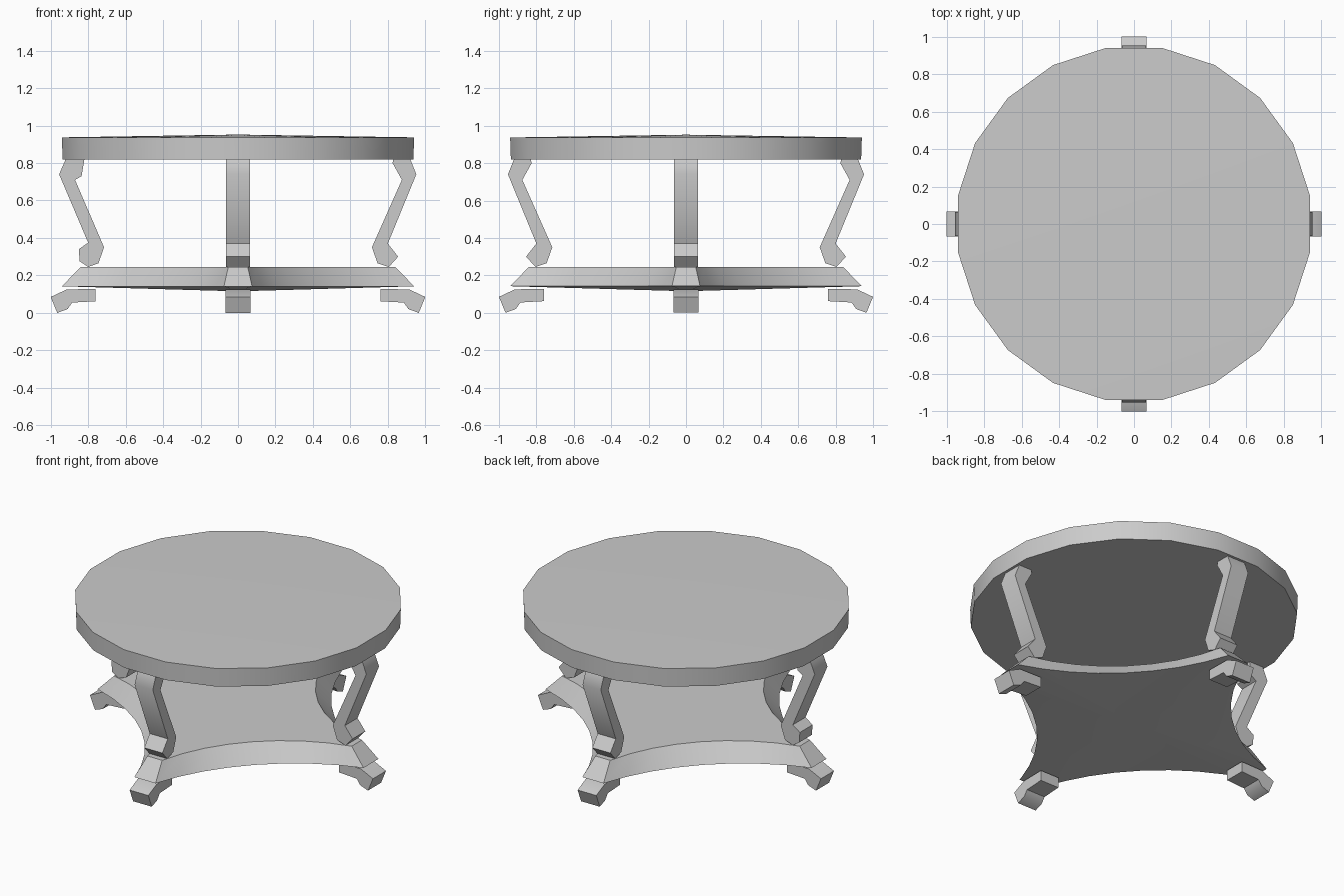
import bpy, bmesh
from math import sin, cos, pi, radians, atan2, hypot
from mathutils import Vector

if "Cube" in bpy.data.objects:
    bpy.data.objects.remove(bpy.data.objects["Cube"])

SIDES = 20
ARC_STEPS = 8


def finish(name, bm, angle=35):
    bmesh.ops.recalc_face_normals(bm, faces=bm.faces)
    mesh = bpy.data.meshes.new(name)
    bm.to_mesh(mesh)
    bm.free()
    obj = bpy.data.objects.new(name, mesh)
    bpy.context.collection.objects.link(obj)
    bpy.ops.object.select_all(action='DESELECT')
    obj.select_set(True)
    bpy.context.view_layer.objects.active = obj
    bpy.ops.object.shade_smooth_by_angle(angle=radians(angle))
    return obj


def slab(name, low, high, z0, z1, low_centre, high_centre):
    """Two matching outlines joined by a rim, each closed by a fan."""
    bm = bmesh.new()
    a = [bm.verts.new((x, y, z0)) for x, y in low]
    b = [bm.verts.new((x, y, z1)) for x, y in high]
    ca = bm.verts.new((0, 0, low_centre))
    cb = bm.verts.new((0, 0, high_centre))
    n = len(a)
    for i in range(n):
        j = (i + 1) % n
        bm.faces.new((a[i], a[j], b[j], b[i]))
        bm.faces.new((a[j], a[i], ca))
        bm.faces.new((b[i], b[j], cb))
    return finish(name, bm)


def radial_prism(name, profile, half, turn):
    """Extrude a (radius, z) profile sideways and turn it about z."""
    bm = bmesh.new()
    c, s = cos(turn), sin(turn)
    rings = [[bm.verts.new((r * c - w * s, r * s + w * c, z)) for r, z in profile]
             for w in (-half, half)]
    bm.faces.new(rings[0])
    bm.faces.new(rings[1])
    n = len(profile)
    for i in range(n):
        j = (i + 1) % n
        bm.faces.new((rings[0][i], rings[0][j], rings[1][j], rings[1][i]))
    return finish(name, bm, 50)


def polygon(radius):
    return [(radius * cos((i + 0.5) * 2 * pi / SIDES),
             radius * sin((i + 0.5) * 2 * pi / SIDES)) for i in range(SIDES)]


def four_point_outline(tip, half, sag):
    """Square-ended arms on the axes joined by inward circular arcs."""
    start, end = Vector((tip, half)), Vector((half, tip))
    chord = (end - start).length
    radius = (chord * chord / 4 + sag * sag) / (2 * sag)
    mid = (tip + half) / 2
    out = (mid * 2 ** 0.5 - sag + radius) / 2 ** 0.5   # arc centre lies outside
    a0 = atan2(start.y - out, start.x - out)
    a1 = atan2(end.y - out, end.x - out)
    if a0 < 0:
        a0 += 2 * pi
    if a1 < 0:
        a1 += 2 * pi
    points = []
    for k in range(4):
        c, s = cos(k * pi / 2), sin(k * pi / 2)
        for i in range(ARC_STEPS + 1):
            a = a0 + (a1 - a0) * i / ARC_STEPS
            x, y = out + radius * cos(a), out + radius * sin(a)
            points.append((x * c - y * s, x * s + y * c))
    return points


# Round top, very slightly crowned
slab("table_top", polygon(0.948), polygon(0.952), 0.82, 0.937, 0.82, 0.952)

# Four-pointed lower shelf with sloping rim and shallow pointed underside
slab("lower_shelf", four_point_outline(0.94, 0.075, 0.15),
     four_point_outline(0.84, 0.052, 0.16), 0.142, 0.245, 0.115, 0.245)

# Bent legs; the left one has fuller scroll ends
leg = [(0.92, 0.82), (0.952, 0.74), (0.80, 0.37), (0.855, 0.30), (0.805, 0.245),
       (0.745, 0.265), (0.715, 0.35), (0.875, 0.71), (0.825, 0.80), (0.83, 0.82)]
full_leg = [(0.92, 0.82), (0.955, 0.74), (0.80, 0.375), (0.85, 0.34), (0.845, 0.275),
            (0.80, 0.245), (0.745, 0.265), (0.715, 0.35), (0.87, 0.71),
            (0.835, 0.73), (0.82, 0.82)]
foot = [(0.76, 0.062), (0.885, 0.055), (0.91, 0.02), (0.965, 0.0),
        (1.0, 0.085), (0.915, 0.125), (0.76, 0.128)]

for i, side in enumerate(("right", "back", "left", "front")):
    radial_prism(side + "_leg", full_leg if side == "left" else leg, 0.064, i * pi / 2)
    radial_prism(side + "_foot", foot, 0.066, i * pi / 2)
